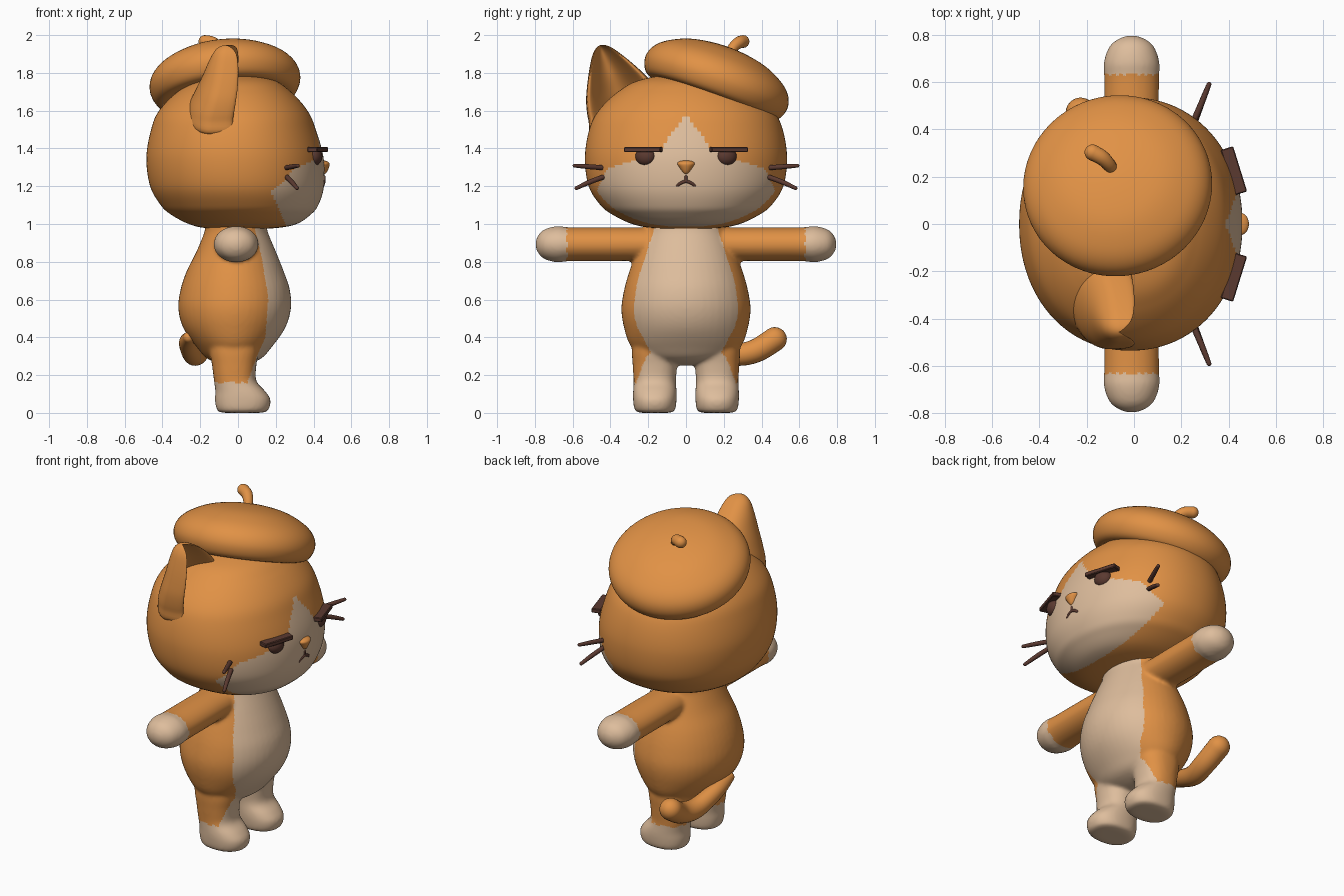
import bpy, bmesh, math
from mathutils import Vector, Matrix

cube = bpy.data.objects.get("Cube")
if cube:
    bpy.data.objects.remove(cube)


def material(name, rgb):
    m = bpy.data.materials.new(name)
    m.use_nodes = True
    m.diffuse_color = (*rgb, 1)
    bsdf = next(n for n in m.node_tree.nodes if n.type == 'BSDF_PRINCIPLED')
    bsdf.inputs["Base Color"].default_value = (*rgb, 1)
    bsdf.inputs["Roughness"].default_value = 0.8
    return m


ORANGE = material("orange_fur", (0.75, 0.285, 0.06))
CREAM = material("cream_fur", (0.73, 0.51, 0.335))
BROWN = material("dark_brown", (0.105, 0.042, 0.03))


def spline(keys, steps, first, last):
    """Catmull-Rom samples through tuples, with phantom end points."""
    pts = [Vector(k) for k in [first, *keys, last]]
    out = []
    for a, b, c, d in zip(pts, pts[1:], pts[2:], pts[3:]):
        for i in range(steps):
            t = i / steps
            out.append(0.5 * (2 * b + (c - a) * t + (2 * a - 5 * b + 4 * c - d) * t ** 2
                              + (3 * b - a - 3 * c + d) * t ** 3))
    return out + [pts[-2]]


def skin(bm, rings):
    """Bridge rings of points into a closed skin."""
    rows = [[bm.verts.new(p) for p in ring] for ring in rings]
    n = len(rows[0])
    for lo, hi in zip(rows, rows[1:]):
        for i in range(n):
            bm.faces.new((lo[i], lo[(i + 1) % n], hi[(i + 1) % n], hi[i]))


def loft(bm, keys, steps=6, seg=48, power=2.0, mat=Matrix(), front=lambda c: c):
    """Stack oval rings (height, centre x, radius x, radius y), closed at poles."""
    flip = lambda k: (k[0], k[1], -k[2], -k[3])
    rings = []
    for h, cx, rx, ry in spline(keys, steps, flip(keys[1]), flip(keys[-2])):
        ring = []
        for i in range(seg):
            a = math.tau * i / seg
            c, s = math.cos(a), math.sin(a)
            c, s = (math.copysign(abs(v) ** (2 / power), v) for v in (c, s))
            ring.append(mat @ Vector((cx + rx * (front(c) if c > 0 else c), ry * s, h)))
        rings.append(ring)
    skin(bm, rings)


def tube(bm, keys, steps=6, seg=16):
    """Round-ended tube through points (x, y, z, radius)."""
    pts = spline(keys, steps, keys[0], keys[-1])
    rings = []

    def ring(p, axis, r):
        rot = axis.to_track_quat('Z', 'Y')
        rings.append([p + rot @ Vector((r * math.cos(a), r * math.sin(a), 0))
                      for a in (math.tau * i / seg for i in range(seg))])
    caps = [math.pi / 2 * i / 6 for i in range(1, 7)]
    for i, p in enumerate(pts):
        axis = (pts[min(i + 1, len(pts) - 1)].xyz - pts[max(i - 1, 0)].xyz).normalized()
        if i == 0:
            for t in reversed(caps):
                ring(p.xyz - axis * p.w * math.sin(t), axis, p.w * math.cos(t))
        ring(p.xyz, axis, p.w)
        if i == len(pts) - 1:
            for t in caps:
                ring(p.xyz + axis * p.w * math.sin(t), axis, p.w * math.cos(t))
    skin(bm, rings)


def finish(bm, name, *mats, smooth=True):
    bmesh.ops.remove_doubles(bm, verts=bm.verts, dist=1e-5)
    bmesh.ops.recalc_face_normals(bm, faces=bm.faces)
    mesh = bpy.data.meshes.new(name)
    bm.to_mesh(mesh)
    bm.free()
    obj = bpy.data.objects.new(name, mesh)
    bpy.context.scene.collection.objects.link(obj)
    for m in mats:
        mesh.materials.append(m)
    if smooth:
        mesh.shade_smooth()
    return obj


def level(x, table):
    """Piecewise linear lookup."""
    for (x0, y0), (x1, y1) in zip(table, table[1:]):
        if x <= x1:
            return y0 + (y1 - y0) * max(0, x - x0) / (x1 - x0)
    return table[-1][1]


def paint(obj, rule):
    for p in obj.data.polygons:
        p.material_index = int(rule(p.center.x, abs(p.center.y), p.center.z))


# Body: torso, arms and legs fused into one soft skin
bm = bmesh.new()
loft(bm, [(.25, -.02, 0, 0), (.28, -.02, .13, .2), (.35, -.02, .2, .29), (.45, -.02, .27, .328),
          (.55, -.018, .298, .342), (.65, -.015, .29, .328), (.75, -.015, .257, .3),
          (.85, -.01, .212, .262), (.95, -.01, .17, .22), (1.03, -.01, .14, .19), (1.06, 0, 0, 0)])
for side in (1, -1):
    leg = Matrix.Translation((0, side * .165, 0))
    loft(bm, [(0, .02, 0, 0), (.002, .022, .11, .085), (.02, .025, .138, .108), (.07, .025, .147, .115),
              (.115, .012, .132, .115), (.17, -.015, .112, .112), (.25, -.02, .117, .117),
              (.35, -.02, .13, .12), (.45, -.02, .1, .09), (.47, -.02, 0, 0)], mat=leg, power=2.3)
    arm = Matrix.Translation((-.01, 0, .893)) @ Matrix.Rotation(-side * math.pi / 2, 4, 'X')
    loft(bm, [(.08, 0, 0, 0), (.1, 0, .1, .08), (.3, 0, .114, .088), (.6, 0, .116, .089),
              (.68, 0, .118, .096), (.75, 0, .094, .078), (.785, 0, .05, .043), (.797, 0, 0, 0)], mat=arm)
body = finish(bm, "body")
remesh = body.modifiers.new("fuse", 'REMESH')
remesh.mode, remesh.voxel_size = 'VOXEL', .01
soften = body.modifiers.new("soften", 'SMOOTH')
soften.factor, soften.iterations = .5, 10
fused = bpy.data.meshes.new_from_object(body.evaluated_get(bpy.context.evaluated_depsgraph_get()))
body.modifiers.clear()
body.data = fused
fused.shade_smooth()
for m in (ORANGE, CREAM):
    fused.materials.append(m)
belly = [(.16, .05), (.3, .1), (.4, .145), (.6, .16), (.8, .13), (.98, .09)]
paint(body, lambda x, y, z: z < .16 or y > .63 or (x > level(z, belly) and y < .3)
      or (z < .3 and y < .13 and x > -.06))

# Head with a cream muzzle and blaze
bm = bmesh.new()
loft(bm, [(.972, .01, 0, 0), (.978, .015, .18, .17), (1.0, .025, .285, .285), (1.05, .015, .37, .39),
          (1.1, .008, .417, .453), (1.2, -.005, .46, .515), (1.35, -.016, .469, .535),
          (1.5, -.024, .436, .512), (1.6, -.025, .393, .463), (1.7, -.02, .3, .36),
          (1.765, -.01, .19, .235), (1.798, 0, 0, 0)], steps=12, seg=180, power=2.1)
head = finish(bm, "head", ORANGE, CREAM)
brow = [(0, 1.58), (.06, 1.50), (.13, 1.405), (.2, 1.36), (.42, 1.29), (.48, 1.16), (.55, 1.1)]
paint(head, lambda x, y, z: z < level(y, brow) and x > .18 + .45 * max(0, 1.16 - z))

# Right ear with a scooped front; the other side is covered by the beret
bm = bmesh.new()
place = Matrix.Translation((0, -.33, 1.62)) @ Matrix.Rotation(.37, 4, 'X')
loft(bm, [(-.09, -.14, 0, 0), (-.08, -.14, .12, .2), (0, -.135, .125, .2), (.09, -.11, .113, .178),
          (.17, -.088, .1, .142), (.26, -.07, .082, .092), (.325, -.06, .055, .046), (.35, -.06, 0, 0)],
     mat=place, seg=72, front=lambda c: 4 * c - 4.6 * c * c)
finish(bm, "right_ear", ORANGE)

# Beret, tipped to the left and back, with its stem
bm = bmesh.new()
tip = (Matrix.Translation((-.07, .165, 1.76)) @ Matrix.Rotation(-.35, 4, 'X')
       @ Matrix.Rotation(-.09, 4, 'Y'))
loft(bm, [(-.06, 0, 0, 0), (-.07, 0, .2, .2), (-.1, 0, .31, .31), (-.085, 0, .37, .37),
          (-.02, 0, .4, .4), (.05, 0, .382, .382), (.11, 0, .315, .315),
          (.162, 0, .19, .19), (.185, 0, 0, 0)], mat=tip, seg=64)
finish(bm, "beret", ORANGE)
bm = bmesh.new()
tube(bm, [(-.09, .225, 1.89, .026), (-.105, .25, 1.935, .028), (-.135, .28, 1.96, .032),
          (-.175, .302, 1.966, .034)])
finish(bm, "beret_stem", ORANGE)

# Tail curling round to the left
bm = bmesh.new()
tube(bm, [(-.26, -.05, .40, .03), (-.265, .08, .37, .048), (-.235, .24, .312, .058),
          (-.215, .36, .325, .062), (-.225, .47, .39, .064)], seg=24)
finish(bm, "tail", ORANGE)

# Nose and mouth
bm = bmesh.new()
loft(bm, [(1.262, .45, 0, 0), (1.272, .45, .018, .016), (1.3, .45, .032, .036),
          (1.32, .45, .035, .047), (1.332, .447, .025, .034), (1.337, .445, 0, 0)], seg=24)
finish(bm, "nose", ORANGE)
bm = bmesh.new()
tube(bm, [(.455, 0, 1.25, .008), (.455, 0, 1.225, .008)])
for side in (1, -1):
    tube(bm, [(.455, 0, 1.228, .009), (.453, side * .025, 1.218, .009), (.448, side * .045, 1.205, .009)])
finish(bm, "mouth", BROWN)

# Eyes, flat lids and whiskers on both sides
for side, label in ((1, "left"), (-1, "right")):
    turn = Matrix.Rotation(side * .3, 4, 'Z')
    bm = bmesh.new()
    bmesh.ops.create_uvsphere(bm, u_segments=24, v_segments=16, radius=1,
                              matrix=Matrix.Translation((.407, side * .215, 1.358)) @ turn
                              @ Matrix.Diagonal((.038, .054, .048, 1)))
    finish(bm, label + "_eye", BROWN)

    bm = bmesh.new()
    bmesh.ops.create_cube(bm, size=1, matrix=Matrix.Translation((.422, side * .225, 1.394)) @ turn
                          @ Matrix.Diagonal((.055, .2, .026, 1)))
    bmesh.ops.bevel(bm, geom=bm.edges[:], offset=.004, segments=1, affect='EDGES')
    finish(bm, label + "_eyelid", BROWN, smooth=False)

    bm = bmesh.new()
    tube(bm, [(.25, side * .43, 1.297, .013), (.285, side * .51, 1.303, .013), (.317, side * .59, 1.309, .01)])
    tube(bm, [(.26, side * .44, 1.248, .013), (.285, side * .51, 1.222, .013), (.312, side * .58, 1.19, .01)])
    finish(bm, label + "_whiskers", BROWN)
